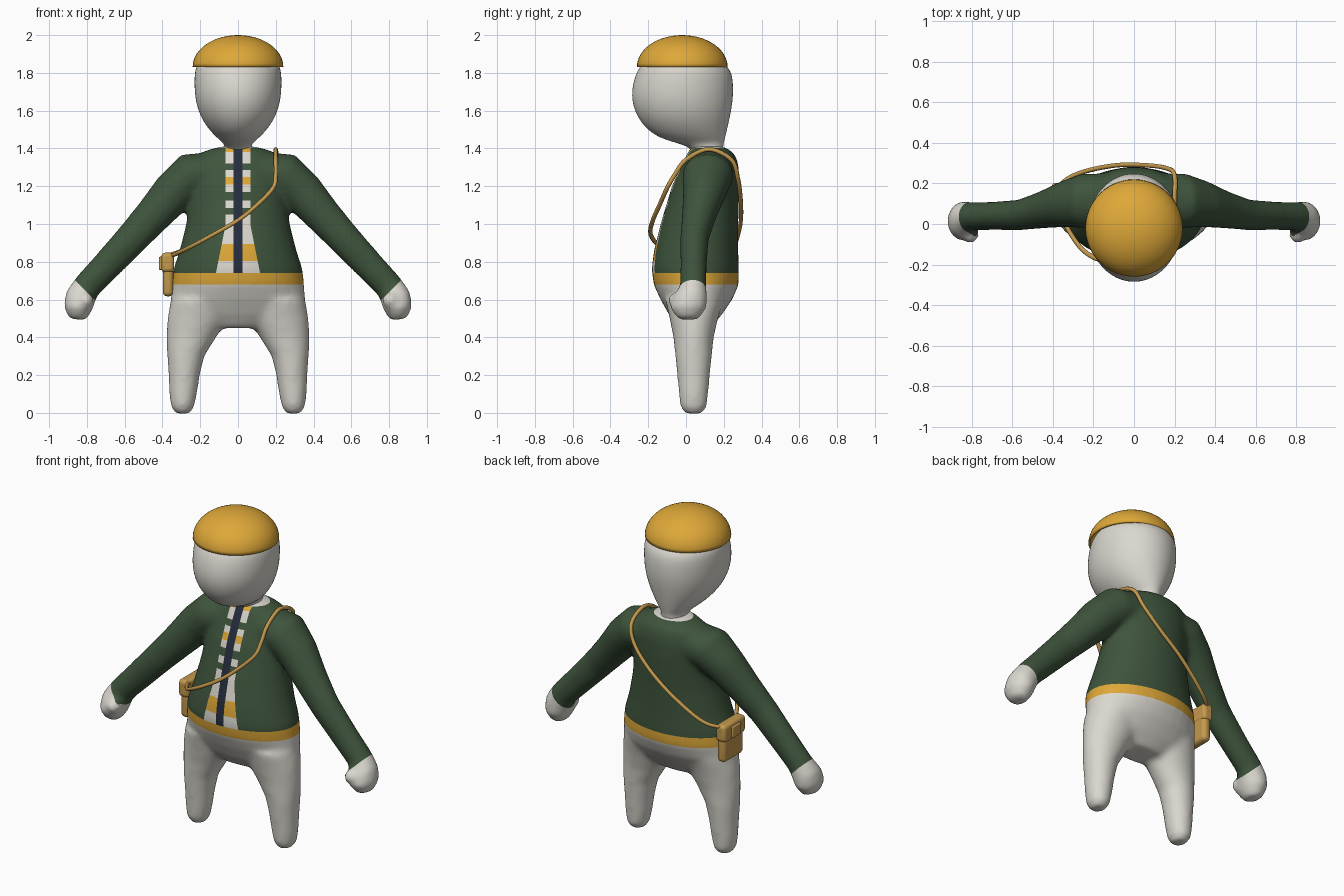
import bpy, bmesh, math
from mathutils import Vector, Matrix
from mathutils.bvhtree import BVHTree

cube = bpy.data.objects.get("Cube")
if cube:
    bpy.data.objects.remove(cube)


def material(name, rgb):
    m = bpy.data.materials.new(name)
    m.use_nodes = True
    m.diffuse_color = (*rgb, 1)
    m.node_tree.nodes["Principled BSDF"].inputs["Base Color"].default_value = (*rgb, 1)
    return m


OFF_WHITE, GREEN, YELLOW, NAVY = range(4)
palette = [material("off_white", (0.70, 0.68, 0.62)), material("forest_green", (0.048, 0.088, 0.045)),
           material("golden_yellow", (0.73, 0.39, 0.04)), material("navy", (0.018, 0.025, 0.045))]
tan = material("tan_leather", (0.55, 0.32, 0.075))


def add_object(name, bm, mats):
    bmesh.ops.recalc_face_normals(bm, faces=bm.faces)
    mesh = bpy.data.meshes.new(name)
    bm.to_mesh(mesh)
    bm.free()
    obj = bpy.data.objects.new(name, mesh)
    bpy.context.collection.objects.link(obj)
    for m in mats:
        mesh.materials.append(m)
    mesh.shade_smooth()
    return obj


def smooth_by_angle(obj):
    bpy.ops.object.select_all(action="DESELECT")
    obj.select_set(True)
    bpy.context.view_layer.objects.active = obj
    bpy.ops.object.shade_smooth_by_angle(angle=math.radians(40))


def level_ring(z, x0, x1, y0, y1):
    """Horizontal elliptical ring given by its extents."""
    return (Vector(((x0 + x1) / 2, (y0 + y1) / 2, z)),
            Vector(((x1 - x0) / 2, 0, 0)), Vector((0, (y1 - y0) / 2, 0)))


def loft(bm, rings, sides=32, caps=(True, True)):
    loops = []
    for c, u, v in rings:
        angles = [2 * math.pi * i / sides for i in range(sides)]
        loops.append([bm.verts.new(c + u * math.cos(a) + v * math.sin(a)) for a in angles])
    for a, b in zip(loops, loops[1:]):
        for i in range(sides):
            j = (i + 1) % sides
            bm.faces.new((a[i], a[j], b[j], b[i]))
    if caps[0]:
        bm.faces.new(loops[0][::-1])
    if caps[1]:
        bm.faces.new(loops[-1])


# Body volumes: torso, legs, arms and hands, fused into one skin
bm = bmesh.new()
torso = [(0.45, 0.17, -0.04, 0.13), (0.52, 0.33, -0.09, 0.19), (0.60, 0.357, -0.135, 0.245),
         (0.68, 0.35, -0.172, 0.28), (0.76, 0.343, -0.182, 0.28), (0.86, 0.31, -0.17, 0.277),
         (1.0, 0.275, -0.135, 0.277), (1.1, 0.26, -0.105, 0.28), (1.2, 0.255, -0.075, 0.283),
         (1.3, 0.25, -0.03, 0.28), (1.36, 0.22, 0.0, 0.265), (1.39, 0.17, 0.015, 0.235),
         (1.41, 0.09, 0.03, 0.2)]
loft(bm, [level_ring(z, -w, w, y0, y1) for z, w, y0, y1 in torso])

leg = [(-0.004, 0.255, 0.33, -0.005, 0.085), (0.03, 0.232, 0.355, -0.03, 0.11),
       (0.1, 0.217, 0.364, -0.038, 0.118), (0.2, 0.202, 0.368, -0.047, 0.127),
       (0.3, 0.178, 0.375, -0.057, 0.137), (0.4, 0.115, 0.378, -0.067, 0.147),
       (0.5, 0.05, 0.374, -0.087, 0.17), (0.6, 0.04, 0.355, -0.11, 0.2)]
# Arm rings: x, y, z, radius across, radius in depth
arm = [(0.1, 0.12, 1.28, 0.105, 0.13), (0.25, 0.115, 1.255, 0.123, 0.135),
       (0.34, 0.1, 1.17, 0.113, 0.115), (0.45, 0.07, 1.045, 0.098, 0.092),
       (0.56, 0.045, 0.925, 0.088, 0.076), (0.7, 0.04, 0.775, 0.08, 0.07),
       (0.8, 0.038, 0.67, 0.075, 0.07), (0.835, 0.022, 0.61, 0.082, 0.09),
       (0.846, 0.012, 0.555, 0.077, 0.097), (0.85, 0.012, 0.495, 0.045, 0.055)]
for s in (1, -1):
    loft(bm, [level_ring(z, s * a, s * b, y0, y1) for z, a, b, y0, y1 in leg])
    centres = [Vector((s * r[0], r[1], r[2])) for r in arm]
    rings = []
    for i, r in enumerate(arm):
        t = centres[min(i + 1, len(arm) - 1)] - centres[max(i - 1, 0)]
        across = Vector((-t.z, 0, t.x)).normalized()
        rings.append((centres[i], across * r[3], Vector((0, r[4], 0))))
    loft(bm, rings)
    thumb = Matrix.Translation((s * 0.805, -0.055, 0.595))
    bmesh.ops.create_uvsphere(bm, u_segments=16, v_segments=10, radius=0.042, matrix=thumb)
body = add_object("body_and_clothes", bm, [])
remesh = body.modifiers.new("fuse", "REMESH")
remesh.mode = "VOXEL"
remesh.voxel_size = 0.015
relax = body.modifiers.new("relax", "SMOOTH")
relax.factor = 0.5
relax.iterations = 12
fused = bpy.data.meshes.new_from_object(body.evaluated_get(bpy.context.evaluated_depsgraph_get()))
body.modifiers.clear()
body.data = fused

# Clothing borders are cut into the skin, then coloured by position
bm = bmesh.new()
bm.from_mesh(fused)


def cut(co, normal, inside):
    faces = [f for f in bm.faces if inside(f.calc_center_median())]
    geom = set(faces)
    for f in faces:
        geom.update(f.edges)
        geom.update(f.verts)
    bmesh.ops.bisect_plane(bm, geom=list(geom), dist=1e-5, plane_co=co, plane_no=normal)


BELT_LOW, BELT_TOP, COLLAR, FLARE_TOP = 0.68, 0.74, 1.402, 1.0
PANEL, FLARE, PLACKET, CUFF = 0.065, 0.2, 0.025, 0.16
# Shirt bands from the bottom up: upper height and colour
bands = [(0.805, OFF_WHITE), (0.895, YELLOW), (1.05, OFF_WHITE), (1.085, GREEN), (1.125, OFF_WHITE),
         (1.17, GREEN), (1.21, OFF_WHITE), (1.25, YELLOW), (1.285, OFF_WHITE), (1.32, GREEN),
         (1.38, OFF_WHITE), (COLLAR, YELLOW)]


def on_chest(p):
    return abs(p.x) < 0.16 and p.y < 0.08 and p.z > 0.7


for z in (BELT_LOW, BELT_TOP, COLLAR):
    cut((0, 0, z), (0, 0, 1), lambda p: abs(p.x) < 0.45)
for z in [b[0] for b in bands[:-1]] + [FLARE_TOP]:
    cut((0, 0, z), (0, 0, 1), on_chest)
for s in (1, -1):
    cut((s * CUFF, 0, 0), (s, 0, -1), lambda p: p.x * s > 0.5)
    cut((s * PLACKET, 0, 0), (1, 0, 0), on_chest)
    cut((s * PANEL, 0, 0), (1, 0, 0), lambda p: on_chest(p) and p.z > FLARE_TOP)
    cut((s * PANEL, 0, FLARE_TOP), (s, 0, FLARE), lambda p: on_chest(p) and p.z < FLARE_TOP)


def colour_at(p):
    x = abs(p.x)
    if x > 0.45:
        return OFF_WHITE if x - p.z > CUFF else GREEN
    if p.z < BELT_LOW or p.z > COLLAR:
        return OFF_WHITE
    if p.z < BELT_TOP:
        return YELLOW
    if on_chest(p) and x < PANEL + FLARE * max(0, FLARE_TOP - p.z):
        return NAVY if x < PLACKET else next((c for top, c in bands if p.z < top), GREEN)
    return GREEN


for f in bm.faces:
    f.material_index = colour_at(f.calc_center_median())
    f.smooth = True
surface = BVHTree.FromBMesh(bm)
for m in palette:
    fused.materials.append(m)
bm.to_mesh(fused)
bm.free()

# Head and neck
bm = bmesh.new()
head = [(1.36, 0.07, 0.03, 0.19), (1.405, 0.07, 0.03, 0.197), (1.432, 0.078, -0.06, 0.2),
        (1.465, 0.125, -0.17, 0.21), (1.55, 0.193, -0.253, 0.23), (1.64, 0.224, -0.287, 0.248),
        (1.72, 0.232, -0.288, 0.252), (1.8, 0.231, -0.265, 0.245), (1.84, 0.22, -0.24, 0.215),
        (1.9, 0.17, -0.19, 0.15), (1.95, 0.08, -0.1, 0.06)]
loft(bm, [level_ring(z, -w, w, y0, y1) for z, w, y0, y1 in head])
head_obj = add_object("head", bm, [palette[OFF_WHITE]])
head_obj.modifiers.new("round", "SUBSURF").levels = 2

# Domed cap, open underneath
bm = bmesh.new()
dome = []
for i in range(15):
    a = math.radians(88) * i / 14
    r = 0.24 * math.cos(a)
    dome.append(level_ring(1.832 + 0.168 * math.sin(a), -r, r, -0.02 - r, -0.02 + r))
loft(bm, dome, sides=48, caps=(False, True))
cap = add_object("cap", bm, [palette[YELLOW]])
shell = cap.modifiers.new("shell", "SOLIDIFY")
shell.thickness = 0.01
shell.offset = -1
smooth_by_angle(cap)

# Shoulder strap: closed loop kept just clear of the jacket
loop = [Vector(p) for p in (
    (0.2, 0.12, 1.395), (0.2, 0.0, 1.34), (0.2, -0.06, 1.26), (0.185, -0.1, 1.19), (0.1, -0.14, 1.1),
    (0, -0.175, 1.02), (-0.13, -0.187, 0.945), (-0.25, -0.13, 0.88), (-0.345, 0.01, 0.835),
    (-0.372, 0.1, 0.835), (-0.362, 0.19, 0.835), (-0.27, 0.25, 0.875), (-0.1, 0.288, 1.0),
    (0.05, 0.29, 1.12), (0.16, 0.275, 1.24), (0.2, 0.24, 1.34))]
path = []
for i in range(len(loop)):
    a, b, c, d = (loop[(i + k) % len(loop)] for k in (-1, 0, 1, 2))
    for k in range(6):
        t = k / 6
        p = b + (c - a) * t / 2 + (a - b * 2.5 + c * 2 - d / 2) * t**2 + (b * 3 - a - c * 3 + d) * t**3 / 2
        hit, normal, _, _ = surface.find_nearest(p)
        if (p - hit).dot(normal) < 0.007:
            p = hit + normal * 0.007
        path.append(p)
curve = bpy.data.curves.new("bag_strap", "CURVE")
curve.dimensions = "3D"
curve.bevel_depth = 0.0115
curve.bevel_resolution = 2
spline = curve.splines.new("POLY")
spline.points.add(len(path) - 1)
for point, p in zip(spline.points, path):
    point.co = (*p, 1)
spline.use_cyclic_u = True
spline.use_smooth = True
curve.materials.append(tan)
bpy.context.collection.objects.link(bpy.data.objects.new("bag_strap", curve))


# Side bag with flap and clasp
def rounded_box(name, low, high, radius):
    low, high = Vector(low), Vector(high)
    bm = bmesh.new()
    size = Matrix.Diagonal((*(high - low), 1))
    bmesh.ops.create_cube(bm, size=1, matrix=Matrix.Translation((low + high) / 2) @ size)
    obj = add_object(name, bm, [tan])
    bevel = obj.modifiers.new("bevel", "BEVEL")
    bevel.width = radius
    bevel.segments = 4
    smooth_by_angle(obj)


rounded_box("bag", (-0.398, 0.005, 0.617), (-0.342, 0.195, 0.842), 0.024)
rounded_box("bag_flap", (-0.406, -0.003, 0.745), (-0.338, 0.203, 0.848), 0.02)
rounded_box("bag_clasp", (-0.418, 0.06, 0.757), (-0.395, 0.14, 0.827), 0.006)
